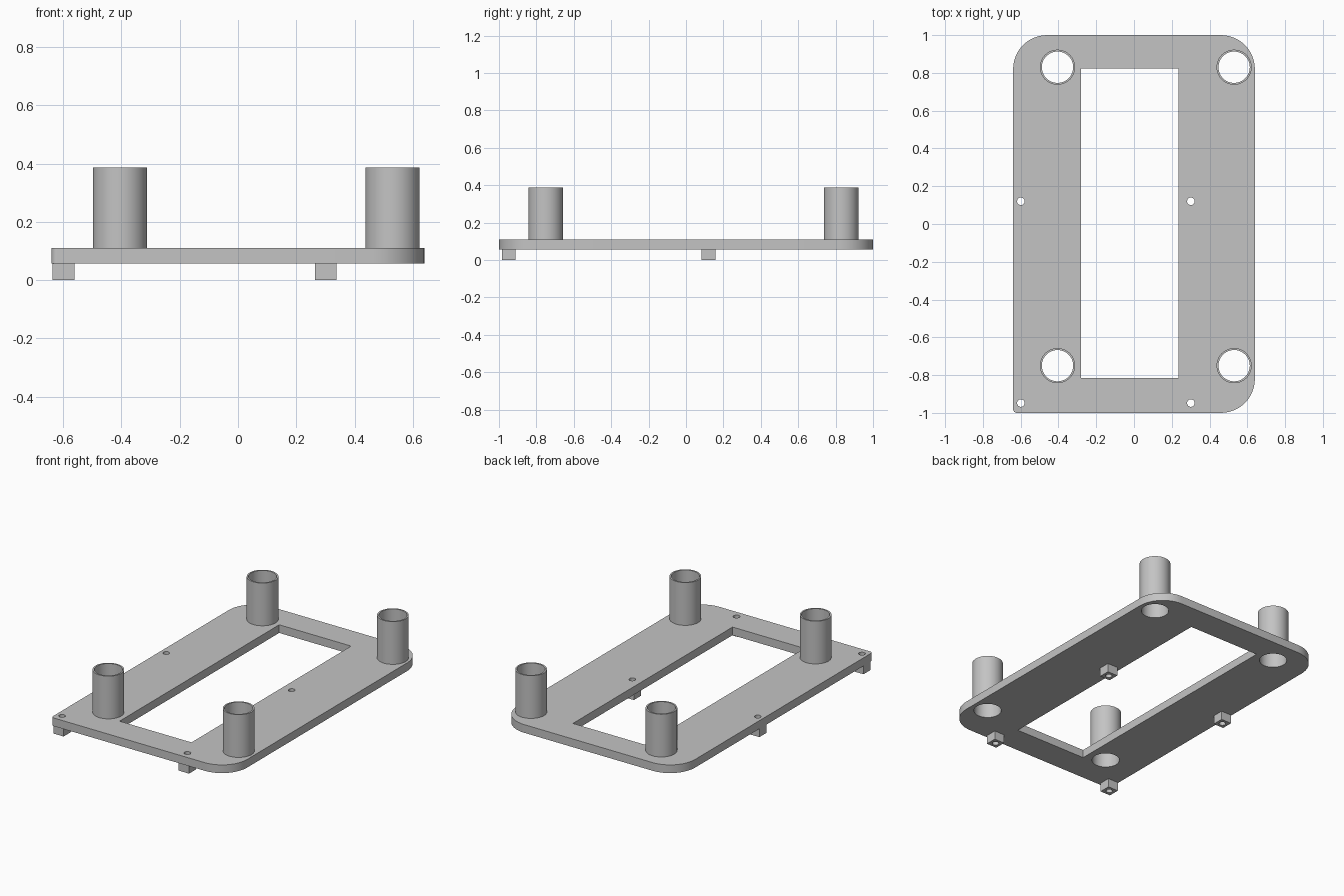
import bpy, bmesh
from math import cos, sin, pi, radians

cube = bpy.data.objects.get("Cube")
if cube:
    bpy.data.objects.remove(cube, do_unlink=True)

grey = bpy.data.materials.new("plain grey")
grey.use_nodes = True
colour = (0.55, 0.55, 0.55, 1)
grey.diffuse_color = colour
grey.node_tree.nodes["Principled BSDF"].inputs["Base Color"].default_value = colour


def arc(x, y, r, start=0.0, sweep=2 * pi, steps=48):
    return [(x + r * cos(start + sweep * i / steps), y + r * sin(start + sweep * i / steps))
            for i in range(steps)]


def rectangle(x0, x1, y0, y1):
    return [(x0, y0), (x1, y0), (x1, y1), (x0, y1)]


def rounded(hx, hy, radii):
    """Rectangle outline; radii run counter-clockwise from the +x +y corner."""
    points = []
    for i, (r, (sx, sy)) in enumerate(zip(radii, [(1, 1), (-1, 1), (-1, -1), (1, -1)])):
        x, y = sx * (hx - r), sy * (hy - r)
        points += arc(x, y, r, i * pi / 2, pi / 2, 12)
        points.append((x + r * cos((i + 1) * pi / 2), y + r * sin((i + 1) * pi / 2)))
    return points


def extrude(name, outlines, z0, z1):
    """Solid from an outer outline and any hole outlines."""
    curve = bpy.data.curves.new(name, 'CURVE')
    curve.dimensions = '2D'
    curve.fill_mode = 'BOTH'
    curve.extrude = (z1 - z0) / 2
    for points in outlines:
        spline = curve.splines.new('POLY')
        spline.points.add(len(points) - 1)
        for p, (x, y) in zip(spline.points, points):
            p.co = (x, y, 0, 1)
        spline.use_cyclic_u = True
    obj = bpy.data.objects.new(name, curve)
    bpy.context.collection.objects.link(obj)
    obj.location.z = (z0 + z1) / 2
    bpy.ops.object.select_all(action='DESELECT')
    obj.select_set(True)
    bpy.context.view_layer.objects.active = obj
    bpy.ops.object.convert(target='MESH')
    obj = bpy.context.object
    # Weld caps to walls and make the normals consistent
    bm = bmesh.new()
    bm.from_mesh(obj.data)
    bmesh.ops.remove_doubles(bm, verts=bm.verts, dist=0.0001)
    bmesh.ops.recalc_face_normals(bm, faces=bm.faces)
    bm.to_mesh(obj.data)
    bm.free()
    obj.data.materials.clear()
    obj.data.materials.append(grey)
    bpy.ops.object.shade_smooth_by_angle(angle=radians(30))
    return obj


BOTTOM, TOP, TUBE_TOP = 0.057, 0.11, 0.387
OUTER, BORE, PIN = 0.093, 0.083, 0.02
tubes = [(x, y) for x in (-0.405, 0.53) for y in (-0.75, 0.83)]
feet = [(x, y) for x in (-0.599, 0.301) for y in (-0.948, 0.12)]

# Base plate with its window, tube bores and screw holes
extrude("base_plate",
        [rounded(0.64, 1, (0.18, 0.18, 0.02, 0.18)),
         rectangle(-0.28, 0.236, -0.814, 0.822)]
        + [arc(x, y, BORE) for x, y in tubes]
        + [arc(x, y, PIN, steps=24) for x, y in feet], BOTTOM, TOP)

# Hollow posts
for i, (x, y) in enumerate(tubes):
    extrude(f"tube_post_{i + 1}", [arc(x, y, OUTER), arc(x, y, BORE)], TOP, TUBE_TOP)

# Square drilled feet
for i, (x, y) in enumerate(feet):
    h = 0.037
    extrude(f"foot_{i + 1}",
            [rectangle(x - h, x + h, y - h, y + h), arc(x, y, PIN, steps=24)], 0, BOTTOM)
